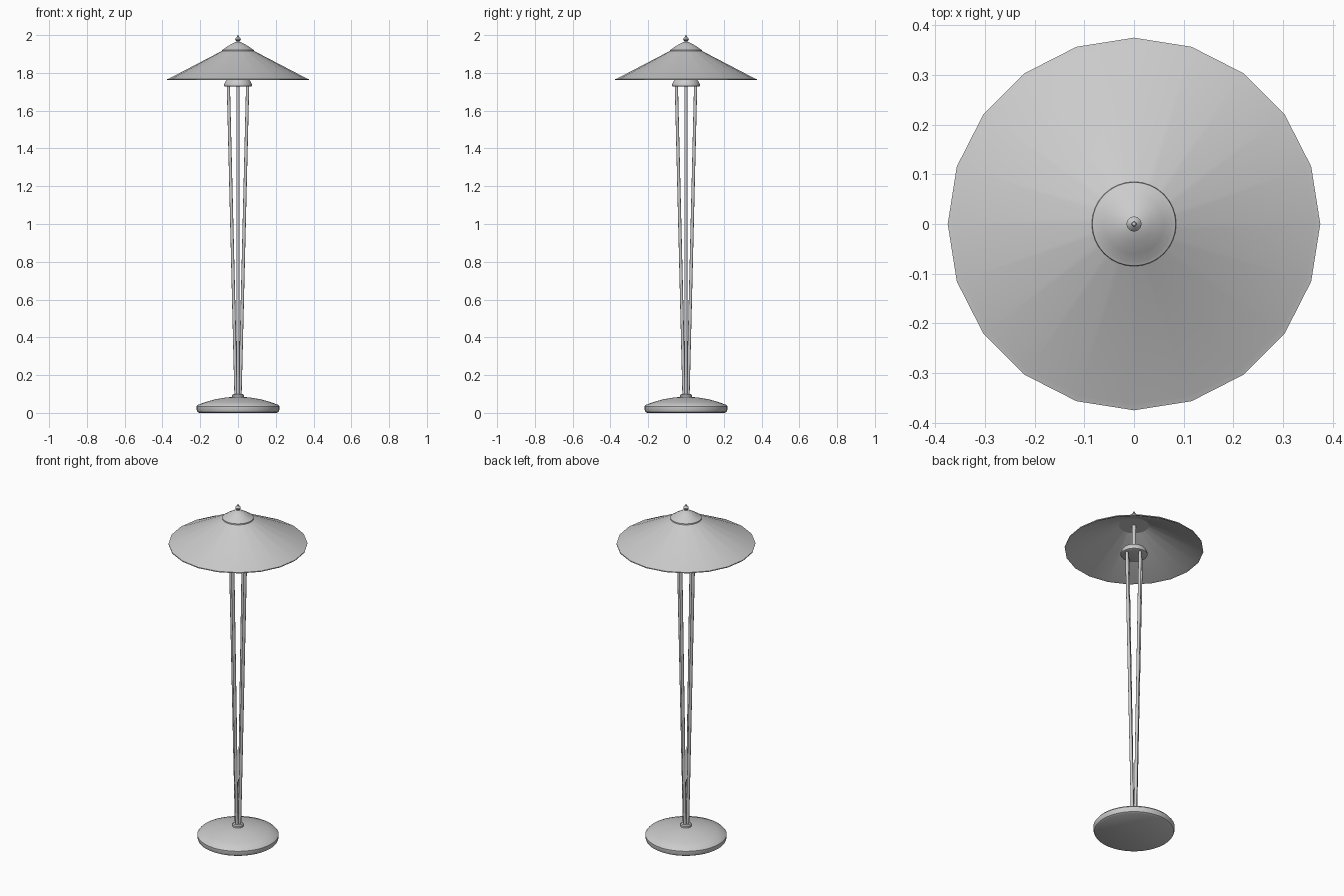
import bpy, bmesh, math
from mathutils import Vector

cube = bpy.data.objects.get("Cube")
if cube:
    bpy.data.objects.remove(cube)

GREY = (0.6, 0.6, 0.6, 1)
metal = bpy.data.materials.new("grey_metal")
metal.use_nodes = True
metal.diffuse_color = GREY
metal.node_tree.nodes["Principled BSDF"].inputs["Base Color"].default_value = GREY


def finish(bm, name, angle=35):
    bmesh.ops.recalc_face_normals(bm, faces=bm.faces)
    mesh = bpy.data.meshes.new(name)
    bm.to_mesh(mesh)
    bm.free()
    mesh.materials.append(metal)
    obj = bpy.data.objects.new(name, mesh)
    bpy.context.collection.objects.link(obj)
    bpy.ops.object.select_all(action="DESELECT")
    obj.select_set(True)
    bpy.context.view_layer.objects.active = obj
    bpy.ops.object.shade_smooth_by_angle(angle=math.radians(angle))
    return obj


def lathe(name, profile, sides, closed=False):
    """Spin a (radius, height) profile around the z axis."""
    bm = bmesh.new()
    verts = [bm.verts.new((r, 0, z)) for r, z in profile]
    pairs = list(zip(verts, verts[1:]))
    if closed:
        pairs.append((verts[-1], verts[0]))
    edges = [bm.edges.new(p) for p in pairs]
    bmesh.ops.spin(bm, geom=verts + edges, axis=(0, 0, 1), cent=(0, 0, 0),
                   angle=math.tau, steps=sides, use_merge=False)
    bmesh.ops.remove_doubles(bm, verts=bm.verts, dist=0.0002)
    return finish(bm, name)


def rod(name, start, end, radius):
    """Straight cylinder between two points."""
    axis = end - start
    bm = bmesh.new()
    bmesh.ops.create_cone(bm, cap_ends=True, segments=12, radius1=radius,
                          radius2=radius, depth=axis.length)
    turn = axis.to_track_quat("Z", "Y").to_matrix()
    bmesh.ops.rotate(bm, verts=bm.verts, cent=(0, 0, 0), matrix=turn)
    bmesh.ops.translate(bm, verts=bm.verts, vec=(start + end) / 2)
    return finish(bm, name)


# Domed foot and the small ring holding the rods
lathe("base", [(0, 0), (0.205, 0), (0.215, 0.006), (0.22, 0.02), (0.22, 0.034),
               (0.212, 0.043), (0.17, 0.058), (0.12, 0.072), (0.06, 0.082),
               (0, 0.086)], 40)
lathe("base_ring", [(0, 0.08), (0.031, 0.08), (0.031, 0.094), (0.026, 0.1),
                    (0, 0.1)], 24)

# Four rods spreading upwards
for i, side in enumerate(("left", "back", "right", "front")):
    out = Vector((round(math.cos(i * math.pi / 2)), round(math.sin(i * math.pi / 2)), 0))
    rod("rod_" + side, out * 0.0105 + Vector((0, 0, 0.085)),
        out * 0.051 + Vector((0, 0, 1.735)), 0.0085)

# Collar on top of the rods and the hidden stem above it
lathe("collar", [(0, 1.727), (0.066, 1.727), (0.073, 1.73), (0.074, 1.738),
                 (0.068, 1.752), (0.058, 1.766), (0.04, 1.776), (0, 1.78)], 32)
rod("stem", Vector((0, 0, 1.77)), Vector((0, 0, 1.95)), 0.01)

# Thin conical shade with a small rim
lathe("shade", [(0.045, 1.937), (0.363, 1.771), (0.375, 1.767), (0.375, 1.762),
                (0.362, 1.765), (0.045, 1.931)], 20, closed=True)

# Cap with a lip, and the finial
lathe("cap", [(0, 1.912), (0.083, 1.912), (0.085, 1.916), (0.084, 1.922),
              (0.077, 1.925), (0.06, 1.938), (0.035, 1.953), (0.012, 1.964),
              (0, 1.966)], 32)
lathe("finial", [(0, 1.96), (0.008, 1.962), (0.007, 1.968), (0.014, 1.974),
                 (0.015, 1.98), (0.01, 1.987), (0.005, 1.991), (0.004, 1.997),
                 (0, 2.0)], 20)
